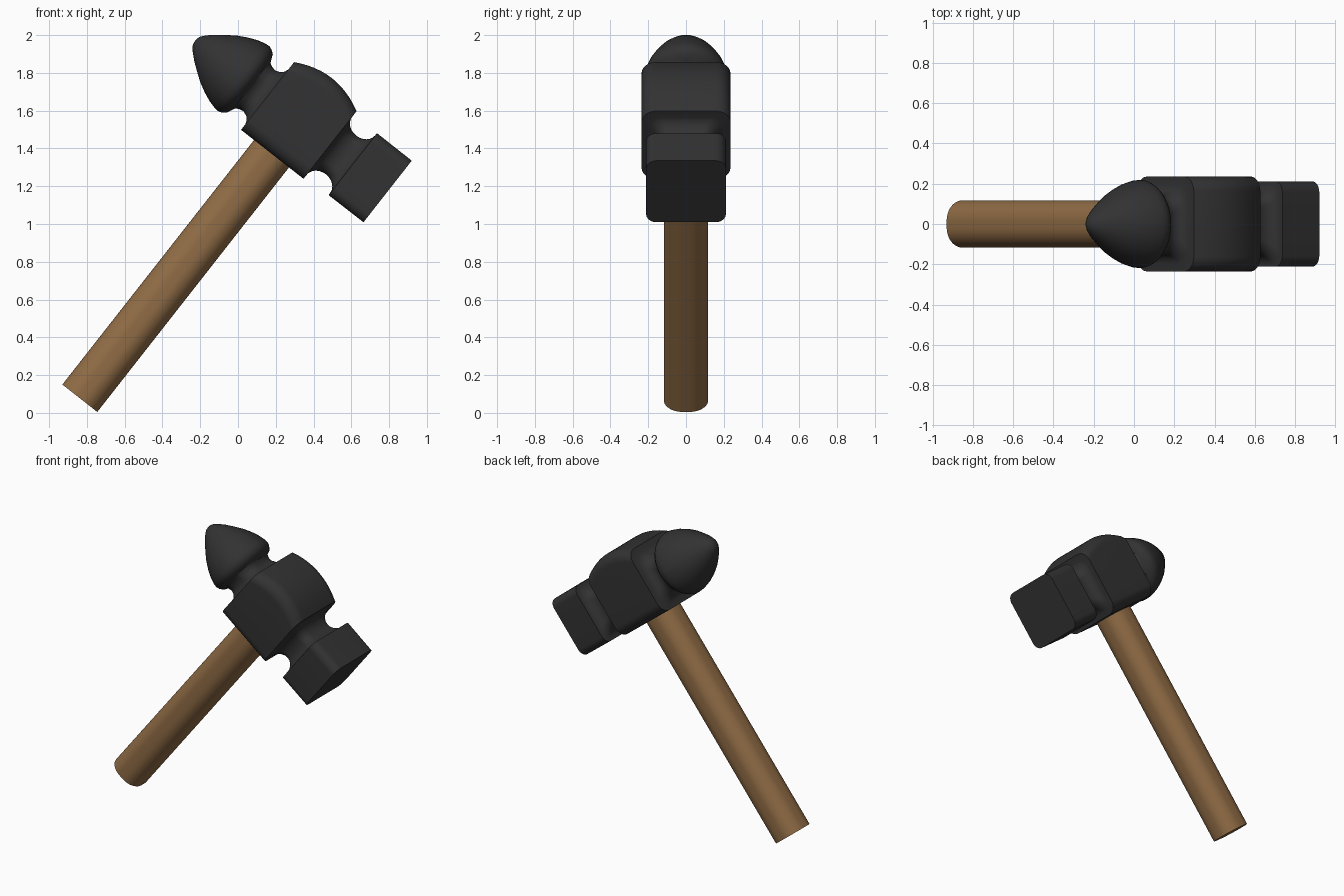
import bpy, bmesh, math
from mathutils import Vector

if "Cube" in bpy.data.objects:
    bpy.data.objects.remove(bpy.data.objects["Cube"])

# Tool frame: U runs along the head (peen -> face), V runs up the handle
U = Vector((0.787, 0, -0.617))
V = Vector((0.617, 0, 0.787))
Y = Vector((0, 1, 0))
ORIGIN = Vector((-0.8375, 0, 0.0775))
AXIS = 1.867   # height of the head axis along the handle
SEG = 10       # segments per rounded corner


def material(name, rgb):
    m = bpy.data.materials.new(name)
    m.diffuse_color = (*rgb, 1)
    m.use_nodes = True
    m.node_tree.nodes["Principled BSDF"].inputs["Base Color"].default_value = m.diffuse_color
    return m


def rounded_rect(a, b, r):
    """Outline of a rectangle with half sizes a, b and corner radius r."""
    r = min(r, a - 0.0005, b - 0.0005)
    pts = []
    for q, (sx, sy) in enumerate([(1, 1), (-1, 1), (-1, -1), (1, -1)]):
        for i in range(SEG + 1):
            t = math.pi / 2 * (q + i / SEG)
            pts.append((sx * (a - r) + r * math.cos(t), sy * (b - r) + r * math.sin(t)))
    return pts


def loft(name, rings, mat, angle):
    bm = bmesh.new()
    rows = [[bm.verts.new(p) for p in ring] for ring in rings]
    for r0, r1 in zip(rows, rows[1:]):
        for i in range(len(r0)):
            j = (i + 1) % len(r0)
            bm.faces.new((r0[i], r0[j], r1[j], r1[i]))
    bm.faces.new(rows[0])
    bm.faces.new(rows[-1])
    bmesh.ops.recalc_face_normals(bm, faces=bm.faces)
    me = bpy.data.meshes.new(name)
    bm.to_mesh(me)
    bm.free()
    me.materials.append(mat)
    ob = bpy.data.objects.new(name, me)
    bpy.context.collection.objects.link(ob)
    bpy.ops.object.select_all(action='DESELECT')
    ob.select_set(True)
    bpy.context.view_layer.objects.active = ob
    bpy.ops.object.shade_smooth_by_angle(angle=math.radians(angle))


def head_ring(h, lo, hi, half_y, r):
    c, b = (lo + hi) / 2, (hi - lo) / 2
    return [ORIGIN + U * h + V * (c + q) + Y * p for p, q in rounded_rect(half_y, b, r)]


def even(h, half, half_y, r):
    return head_ring(h, AXIS - half, AXIS + half, half_y, r)


iron = material("black_iron", (0.032, 0.032, 0.032))
wood = material("brown_wood", (0.28, 0.15, 0.06))

rings = []
# Pointed round peen
for h, r in [(-0.687, 0.012), (-0.68, 0.032), (-0.66, 0.056), (-0.625, 0.088), (-0.58, 0.122),
             (-0.53, 0.157), (-0.48, 0.184), (-0.43, 0.205), (-0.385, 0.217), (-0.36, 0.219),
             (-0.34, 0.212), (-0.32, 0.197), (-0.308, 0.17)]:
    rings.append(even(h, r, r, r))
# Peen neck
for h, r, c in [(-0.30, 0.152, 0.13), (-0.28, 0.141, 0.11), (-0.255, 0.137, 0.09),
                (-0.23, 0.146, 0.08), (-0.213, 0.163, 0.08), (-0.205, 0.185, 0.08)]:
    rings.append(even(h, r, r + 0.008, c))
# Body with a crowned top
for i in range(13):
    s = i / 6 - 1
    rings.append(head_ring(0.005 + 0.21 * s, 1.645, 2.157 - 0.057 * s * s, 0.235, 0.075))
# Face neck, a half-round groove
rings.append(even(0.216, 0.186, 0.2, 0.07))
for i in range(1, 12):
    a = math.pi * i / 12
    half = 0.193 - 0.063 * math.sin(a)
    rings.append(even(0.294 - 0.078 * math.cos(a), half, half + 0.012, 0.06))
# Striking block
rings.append(even(0.372, 0.193, 0.2, 0.055))
rings.append(even(0.373, 0.208, 0.211, 0.055))
rings.append(even(0.607, 0.207, 0.211, 0.055))
loft("hammer_head", rings, iron, 35)

# Handle
loft("handle", [[ORIGIN + V * t + U * q + Y * p for p, q in rounded_rect(0.1175, 0.1175, 0.1)]
                for t in (0, 1.75)], wood, 35)
